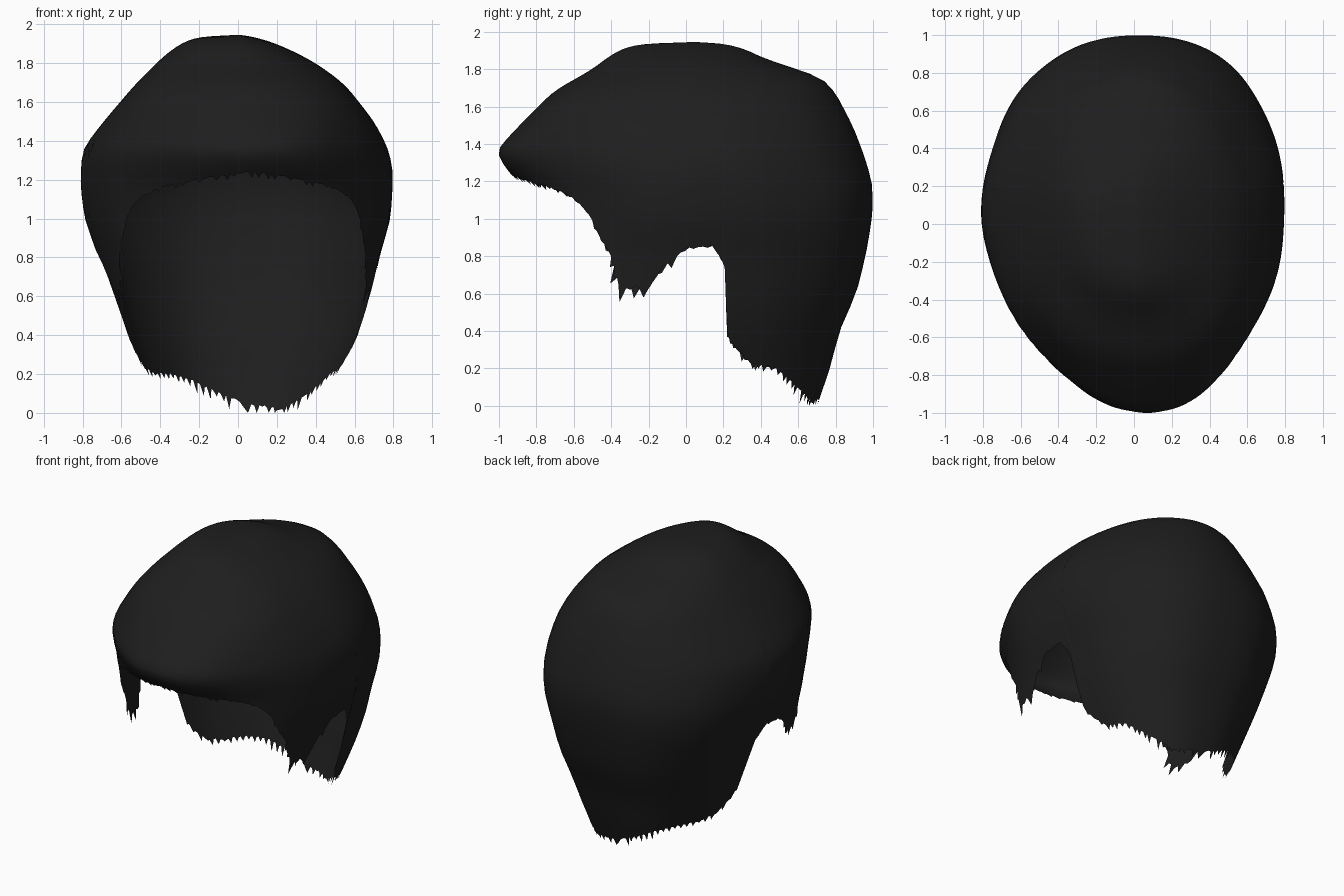
import bpy, bmesh, random
from math import sin, cos, pi, radians, copysign

random.seed(4)
cube = bpy.data.objects.get("Cube")
if cube:
    bpy.data.objects.remove(cube)

# Horizontal slices of the hair: height, right width, left width, front y, back y
SLICES = [
    (0.00, .43, .46, -.95, .70), (0.20, .50, .54, -1.0, .77),
    (0.40, .58, .63, -1.1, .82), (0.60, .645, .69, -1.1, .91),
    (0.80, .715, .73, -.88, .96), (1.00, .785, .79, -.81, .995),
    (1.16, .805, .80, -.86, 1.0), (1.25, .805, .80, -.95, .98),
    (1.36, .795, .775, -1.02, .945), (1.50, .69, .70, -.89, .89),
    (1.69, .53, .55, -.70, .79), (1.78, .44, .43, -.53, .69),
    (1.83, .39, .35, -.46, .47), (1.90, .30, .20, -.37, .34),
    (1.935, .20, .08, -.24, .21), (1.945, .01, .01, .04, .06),
]
# Roundness of the slices: height, front taper, front depth, back width, back depth
ROUNDNESS = [
    (0.9, 0, 1, .82, .92), (1.1, .05, 1, .85, .94), (1.3, .33, 1, .95, 1),
    (1.4, .28, 1, .95, 1), (1.6, -.2, .88, .95, 1),
]
# Hem: degrees from the front, height, depth of the ragged tips
HEM = [
    (0, 1.25, .03), (16, 1.22, .03), (24, 1.20, .03), (35, 1.17, .02),
    (43, 1.12, .01), (48, 1.05, .01), (54, .93, .02), (62, .80, .03),
    (66, .72, .07), (69, .65, .10), (77, .65, .11), (80, .76, .07),
    (87, .85, .01), (95, .86, .01), (99, .75, .02), (100.5, .42, .04),
    (105, .32, .04), (112, .24, .04), (128, .20, .03), (143, .15, .05),
    (160, .09, .07), (180, .06, .05),
]
TOP, MIDDLE_Y = 1.945, 0.05
COLUMNS, ROWS = 270, 30


def lookup(table, key):
    """Interpolate the remaining columns of a table at the given key."""
    key = min(max(key, table[0][0]), table[-1][0])
    for a, b in zip(table, table[1:]):
        if key <= b[0]:
            f = (key - a[0]) / (b[0] - a[0])
            return [p + (q - p) * f for p, q in zip(a[1:], b[1:])]


def slice_at(z):
    """Slice sizes averaged over a small height window, for a soft profile."""
    reach = min(.04, (TOP - z) * .5)
    samples = [lookup(SLICES, z + reach * k) for k in (-1, -.5, 0, .5, 1)]
    return [sum(s) / len(samples) for s in zip(*samples)]


def surface_point(angle, z):
    """Point on the egg-shaped shell; positive angles lie on the left."""
    right, left, front, back = slice_at(z)
    front_taper, front_depth, back_width, back_depth = lookup(ROUNDNESS, z)
    fade = min(1, (TOP - z) * 2)
    wave = 1 + .006 * sin(angle * 9 + z * 3) * fade
    s, c = sin(angle), cos(angle)
    # Front and back halves differ in roundness and lean a little to the left
    if c > 0:
        width_power, lean = 1 + front_taper * abs(s), .07
        y = MIDDLE_Y - (MIDDLE_Y - front) * c ** front_depth
    else:
        width_power, lean = back_width, .03
        y = MIDDLE_Y + (back - MIDDLE_Y) * abs(c) ** back_depth
    x = (left if s > 0 else right) * copysign(abs(s) ** width_power, s) * wave
    return x + lean * c * c * fade, y, z


def hem_at(angle):
    """Hem height and tip depth, with the nape swept lower on the left."""
    degrees = abs(angle) * 180 / pi
    height, tip = lookup(HEM, degrees)
    if degrees > 125:
        height -= copysign(.06, angle) * sin(pi * (degrees - 125) / 55)
    return height, tip


# Hair shell, grown in columns from the crown down to the hem
bm = bmesh.new()
crown = bm.verts.new((0, MIDDLE_Y, TOP))
columns = []
next_lock = 0
for i in range(COLUMNS):
    angle = -pi + 2 * pi * i / COLUMNS
    hem, tip = hem_at(angle)
    heights = [TOP - (TOP - hem) * (r / ROWS) ** 2 for r in range(1, ROWS + 1)]
    # Ragged locks: longer tips at uneven spacing
    drop = tip * random.uniform(0, .25)
    if i == next_lock:
        drop = tip * random.uniform(.5, 1.2)
        next_lock += random.choice((2, 3, 3, 5))
    heights.append(max(0, hem - drop - .004))
    columns.append([bm.verts.new(surface_point(angle, z)) for z in heights])

for i, column in enumerate(columns):
    following = columns[(i + 1) % COLUMNS]
    bm.faces.new((crown, column[0], following[0]))
    for r in range(ROWS):
        bm.faces.new((column[r], column[r + 1], following[r + 1], following[r]))

mesh = bpy.data.meshes.new("hair")
bm.to_mesh(mesh)
bm.free()
hair = bpy.data.objects.new("hair", mesh)
bpy.context.collection.objects.link(hair)

# Soft black hair colour
black = bpy.data.materials.new("hair black")
black.use_nodes = True
colour = (.013, .013, .013, 1)
black.diffuse_color = colour
black.node_tree.nodes["Principled BSDF"].inputs["Base Color"].default_value = colour
mesh.materials.append(black)

# Smooth shading
bpy.ops.object.select_all(action='DESELECT')
hair.select_set(True)
bpy.context.view_layer.objects.active = hair
bpy.ops.object.shade_smooth_by_angle(angle=radians(60))
